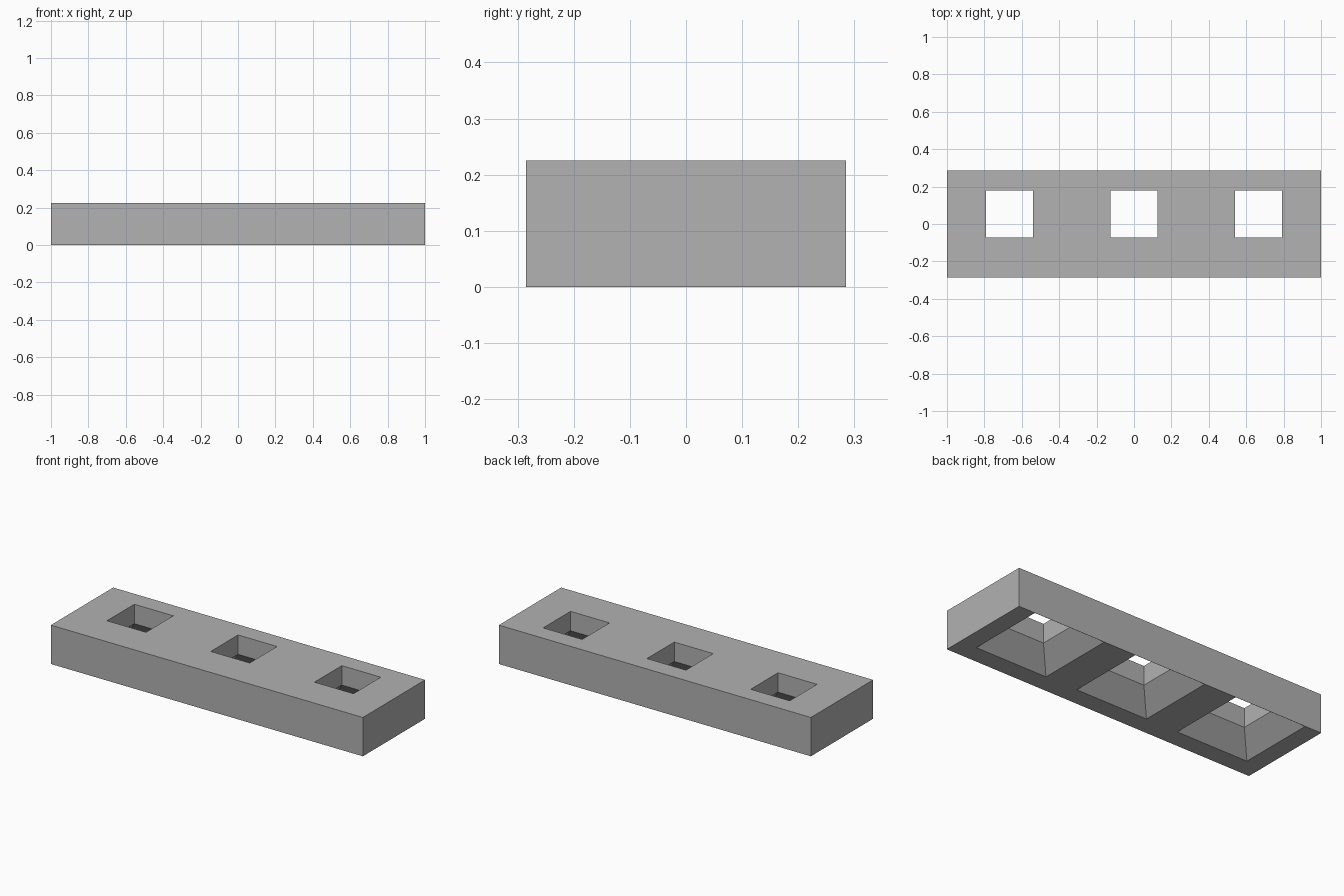
import bpy
import bmesh

if "Cube" in bpy.data.objects:
    bpy.data.objects.remove(bpy.data.objects["Cube"], do_unlink=True)

LENGTH, DEPTH, HEIGHT = 2.0, 0.57, 0.225
HOLE_Y = 0.054            # holes sit towards the back
HOLE_SPACING = 0.665
HOLE_HALF = 0.125         # straight upper shaft
FLARE_HALF = 0.23         # wide opening underneath

grey = bpy.data.materials.new("plain grey")
grey.use_nodes = True
colour = (0.445, 0.445, 0.445, 1)
grey.diffuse_color = colour
grey.node_tree.nodes["Principled BSDF"].inputs["Base Color"].default_value = colour


def make_object(name, bm):
    bmesh.ops.recalc_face_normals(bm, faces=bm.faces)
    mesh = bpy.data.meshes.new(name)
    bm.to_mesh(mesh)
    bm.free()
    mesh.materials.append(grey)
    obj = bpy.data.objects.new(name, mesh)
    bpy.context.collection.objects.link(obj)
    return obj


def add_shaft(bm, x, y, sections):
    """Loft square sections, given as (z, half width), into a closed solid."""
    rings = [[bm.verts.new((x + sx * h, y + sy * h, z))
              for sx, sy in ((-1, -1), (1, -1), (1, 1), (-1, 1))]
             for z, h in sections]
    for low, high in zip(rings, rings[1:]):
        for i in range(4):
            j = (i + 1) % 4
            bm.faces.new((low[i], low[j], high[j], high[i]))
    bm.faces.new(rings[0][::-1])
    bm.faces.new(rings[-1])


# Solid bar
bm = bmesh.new()
bmesh.ops.create_cube(bm, size=1)
bmesh.ops.scale(bm, vec=(LENGTH, DEPTH, HEIGHT), verts=bm.verts)
bmesh.ops.translate(bm, vec=(0, 0, HEIGHT / 2), verts=bm.verts)
bar = make_object("slotted_bar", bm)

# Three square holes, flaring out below mid height
bm = bmesh.new()
for step in (-1, 0, 1):
    add_shaft(bm, step * HOLE_SPACING, HOLE_Y,
              ((-0.1, FLARE_HALF), (0, FLARE_HALF),
               (HEIGHT / 2, HOLE_HALF), (HEIGHT + 0.1, HOLE_HALF)))
cutter = make_object("hole_cutter", bm)
cutter.hide_render = True
cutter.hide_viewport = True
cutter.display_type = 'WIRE'

holes = bar.modifiers.new("holes", 'BOOLEAN')
holes.operation = 'DIFFERENCE'
holes.solver = 'EXACT'
holes.object = cutter
